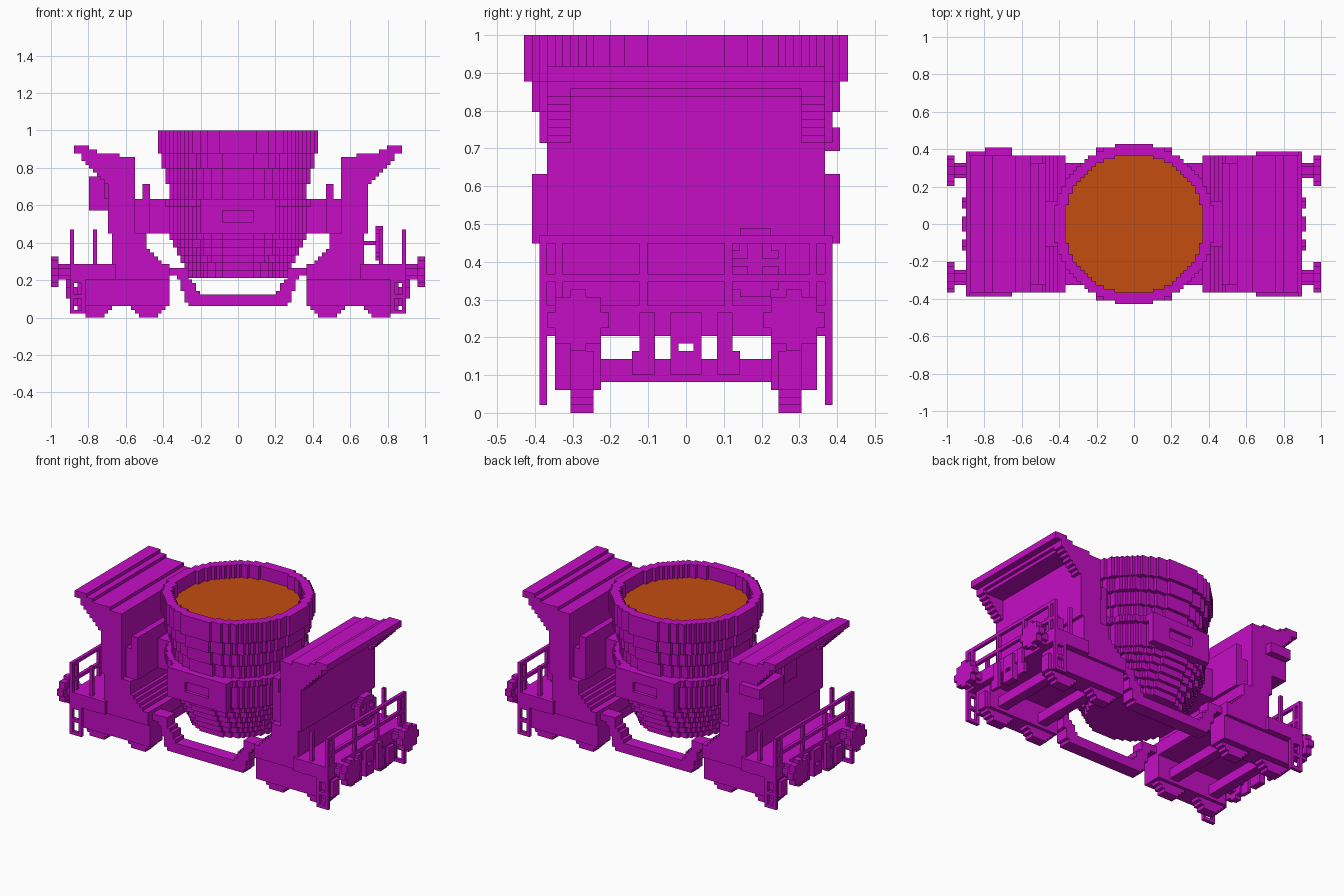
import bpy, bmesh
from math import floor, hypot

UNIT = 1 / 49          # one block; all sizes below are in blocks
if "Cube" in bpy.data.objects:
    bpy.data.objects.remove(bpy.data.objects["Cube"], do_unlink=True)


def material(name, rgb):
    m = bpy.data.materials.new(name)
    m.use_nodes = True
    m.diffuse_color = (*rgb, 1)
    m.node_tree.nodes["Principled BSDF"].inputs["Base Color"].default_value = (*rgb, 1)
    return m


MAGENTA = material("magenta paint", (0.56, 0.004, 0.56))
ORANGE = material("molten orange", (0.55, 0.075, 0.005))


def finish(name, bm, mat, mirror):
    bmesh.ops.remove_doubles(bm, verts=bm.verts, dist=1e-4)
    bmesh.ops.recalc_face_normals(bm, faces=bm.faces)
    bmesh.ops.scale(bm, vec=(UNIT,) * 3, verts=bm.verts)
    mesh = bpy.data.meshes.new(name)
    bm.to_mesh(mesh)
    bm.free()
    mesh.materials.append(mat)
    ob = bpy.data.objects.new(name, mesh)
    bpy.context.collection.objects.link(ob)
    if mirror:
        mod = ob.modifiers.new("mirror", "MIRROR")
        mod.use_axis = ["X" in mirror, "Y" in mirror, False]
        mod.use_mirror_merge = False
    return ob


def boxes(name, items, mirror="", mat=MAGENTA):
    """Several boxes, each given as x range, y range, z range."""
    bm = bmesh.new()
    for rx, ry, rz in items:
        part = bmesh.new()
        bmesh.ops.create_cube(part, size=1)
        for v in part.verts:
            v.co = [r[0] if c < 0 else r[1] for c, r in zip(v.co, (rx, ry, rz))]
        tmp = bpy.data.meshes.new("tmp")
        part.to_mesh(tmp)
        part.free()
        bm.from_mesh(tmp)
        bpy.data.meshes.remove(tmp)
    return finish(name, bm, mat, mirror)


def stepped(name, test, axis, lo, hi, mirror="", mat=MAGENTA):
    """Extrude a blocky section along an axis; test(u, v) marks its cells."""
    n = range(-50, 50)
    cells = {(i, j) for i in n for j in n if test(i + .5, j + .5)}
    bm = bmesh.new()

    def quad(points):
        place = {"x": lambda u, v, w: (w, u, v), "y": lambda u, v, w: (u, w, v),
                 "z": lambda u, v, w: (u, v, w)}[axis]
        bm.faces.new([bm.verts.new(place(*p)) for p in points])

    def side(a, b):
        quad([(*a, lo), (*b, lo), (*b, hi), (*a, hi)])

    for i, j in cells:
        if (i, j - 1) not in cells:
            side((i, j), (i + 1, j))
        if (i, j + 1) not in cells:
            side((i, j + 1), (i + 1, j + 1))
        if (i + 1, j) not in cells:
            side((i + 1, j), (i + 1, j + 1))
        if (i - 1, j) not in cells:
            side((i, j), (i, j + 1))
            k = i
            while (k, j) in cells:
                k += 1
            for w in (lo, hi):
                quad([(i, j, w), (k, j, w), (k, j + 1, w), (i, j + 1, w)])
    return finish(name, bm, mat, mirror)


def disc(r, cu=0, cv=0, hole=0):
    return lambda u, v: hole <= hypot(u - cu, v - cv) < r


# Pot: rounded bowl in layers, wider collars and an open rim
for k, r in enumerate((13, 14, 15, 16, 17, 18)):
    stepped(f"pot_bowl_{k + 1}", disc(r), "z", 10.3 + 2 * k, 12.3 + 2 * k)
for name, r, lo, hi in (("pot_belly", 19, 22, 29), ("pot_band", 20, 29, 31),
                        ("pot_lower_wall", 18, 31, 35), ("pot_middle_wall", 19, 35, 39),
                        ("pot_upper_wall", 20, 39, 43)):
    stepped(name, disc(r), "z", lo, hi)
stepped("pot_rim", disc(21.2, hole=18.2), "z", 43, 49)
stepped("slag", disc(18.2), "z", 43, 45, mat=ORANGE)
stepped("pot_plate", lambda x, z: abs(x) < 10 and 22 < z < 31
        and not (abs(x) < 4 and 25 < z < 28), "y", 18, 20, "Y")

# Trunnions and bearing slabs
boxes("trunnion", [((17, 24), (-6, 6), (22, 31)),
                   ((23, 25), (-16, 16), (22, 35)),
                   ((25, 27), (-16, 16), (22, 31))], "X")

# Carriage ends: sloped base, wall, overhanging roof with end gussets
stepped("carriage_base", lambda x, z: 10 < z < 22 and max(18, min(24, z + 5)) < x < 33,
        "y", -18, 18, "X")
boxes("carriage_wall", [((27, 34), (-18, 18), (22, 42))], "X")


def roof(x, z):
    top = 42 + (x > 31) + (x > 37) + (x > 39)
    return 27 < x < 43 and 41 + max(0, x - 39) * .7 < z < top


stepped("roof", roof, "y", -18, 18, "X")
stepped("roof_gusset", lambda x, z: x > 34 and 35 + (x - 34) * .9 < z < 42,
        "y", 15, 18, "XY")

# Deck with side skirts
boxes("deck", [((18, 44), (-18, 18), (10, 14))], "X")
boxes("deck_skirt", [((32, 44), (18, 19), (10, 14))], "XY")

# Bogies: side frames, wheels and axles
stepped("bogie_frame", lambda x, z: 18 < x < 42 and 3 < z < 10, "y", 11, 17, "XY")
for label, cx in (("inner", 23.5), ("outer", 37.5)):
    stepped(f"{label}_wheel", disc(5.5, cx, 5.5), "y", 12, 15, "XY")
    stepped(f"{label}_axle", disc(1.6, cx, 5.5), "y", -12, 12, "X")


# Dropped side beams joining the two ends beneath the pot
def beam(x, z):
    x = abs(x)
    drop = 3 < z < 11 and x < 13 + .35 * (z - 3) and (z < 6 or x > 9.5 + .75 * (z - 6))
    return drop or (11 < z < 13 and 13 < x < 18)


stepped("side_beam", beam, "y", 12, 16, "Y")

# Buffers
stepped("buffer_shaft", disc(1.6, 14, 12), "x", 44, 47, "XY")
stepped("buffer_disc", disc(3.8, 14, 12), "x", 47, 49, "XY")

# Coupler with a pin hole, and hoses
stepped("coupler", lambda y, z: abs(y) < 2 and 5 < z < 13
        and not (abs(y) < 1 and 8 < z < 9), "x", 43, 45, "X")
boxes("hose", [((44, 45), (4, 6), (5, 13)), ((44, 45), (5, 7), (5, 8))], "XY")

# Ladders at the four corners
boxes("ladder", [((x, x + 1), (18, 19), (1, 14)) for x in (40, 43)]
      + [((40, 44), (18, 19), (z, z + 1)) for z in (1, 5, 9)], "XY")

# Railings across the ends, with corner posts behind
boxes("railing", [((43, 44), (-19, 19), (z, z + 1)) for z in (17, 22)]
      + [((43, 44), (y, y + 1), (14, 23)) for y in (-19, -17, -6, 5, 16, 18)], "X")
boxes("corner_post", [((37, 38), (17, 18), (14, 23))], "XY")

# Brake handwheel on the left end
stepped("handwheel", lambda y, z: disc(4.5, 9, 19.5, 3)(y, z)
        or (hypot(y - 9, z - 19.5) < 4 and min(abs(y - 9), abs(z - 19.5)) < .6),
        "x", 36, 38)
boxes("handwheel_shaft", [((33, 37), (8, 10), (19, 20))])

# Equipment boxes on the right end
boxes("equipment_cabinet", [((-39, -34), (8, 18), (28, 37)),
                            ((-39, -32), (17, 20), (34, 37))])
boxes("equipment_panel", [((-35, -34), (-4, 2), (31, 37))])
